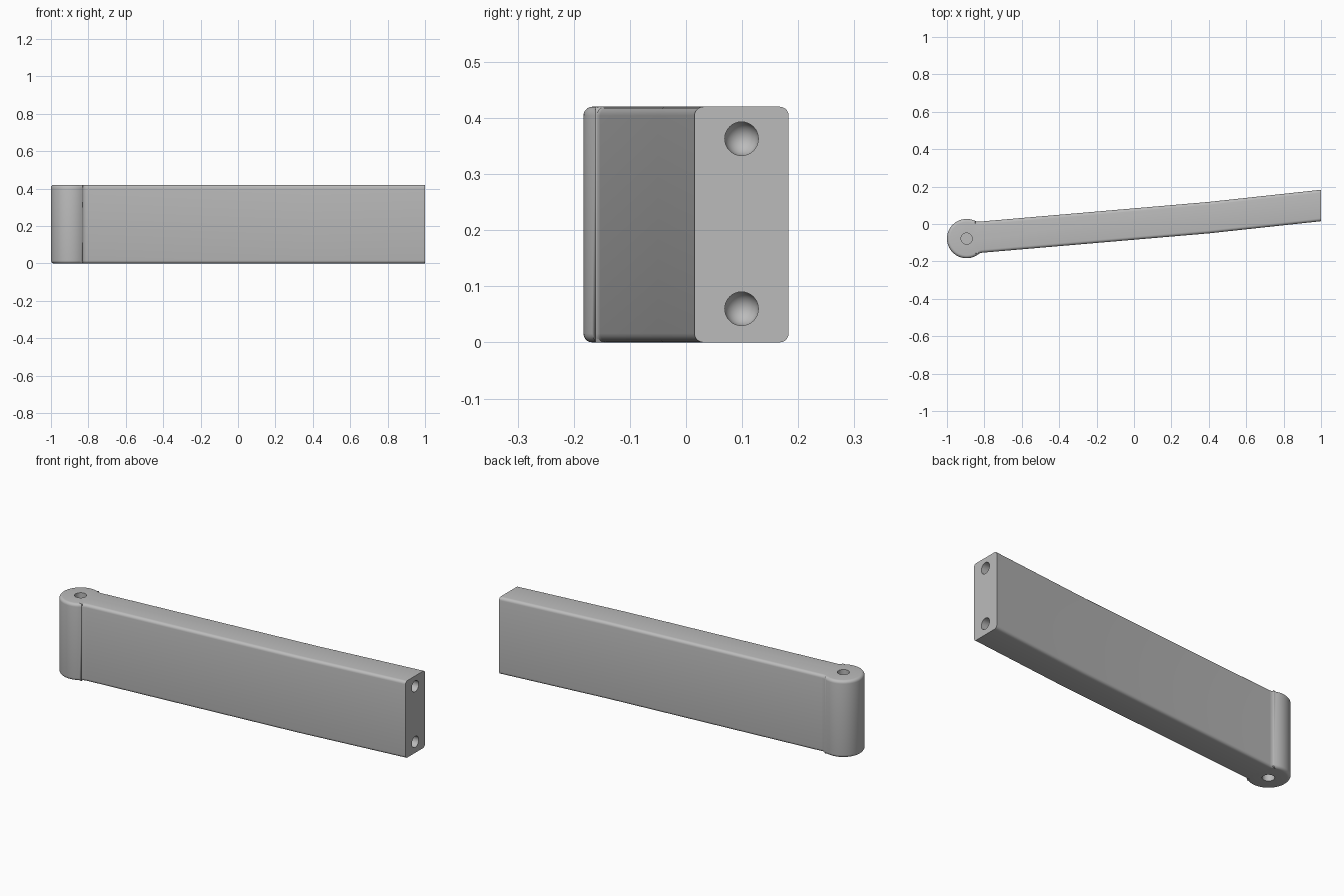
import bpy, bmesh, math
from mathutils import Matrix, Vector

cube = bpy.data.objects.get("Cube")
if cube:
    bpy.data.objects.remove(cube, do_unlink=True)

HEIGHT = 0.42
PIVOT = Vector((-0.895, -0.078))
RADIUS = 0.105
HOLE = 0.03

grey = bpy.data.materials.new("plain_grey")
grey.use_nodes = True
grey.diffuse_color = (0.5, 0.5, 0.5, 1)
grey.node_tree.nodes["Principled BSDF"].inputs["Base Color"].default_value = (0.5, 0.5, 0.5, 1)


def make_object(name, bm):
    bmesh.ops.recalc_face_normals(bm, faces=bm.faces)
    mesh = bpy.data.meshes.new(name)
    bm.to_mesh(mesh)
    bm.free()
    mesh.materials.append(grey)
    obj = bpy.data.objects.new(name, mesh)
    bpy.context.collection.objects.link(obj)
    return obj


def drill(target, name, location, rotation, depth, round_tip):
    """Cut a blind hole whose axis is local z, centred on location."""
    bm = bmesh.new()
    bmesh.ops.create_cone(bm, cap_ends=True, segments=32, radius1=HOLE,
                          radius2=HOLE, depth=2 * depth)
    if round_tip:
        # Pull the inner cap into a dome
        cap = min(bm.faces, key=lambda f: f.calc_center_median().z)
        for step in range(1, 8):
            angle = math.radians(step * 12)
            bmesh.ops.inset_region(bm, faces=[cap], thickness=0.0005)
            for v in cap.verts:
                flat = v.co.xy.normalized() * HOLE * math.cos(angle)
                v.co = (flat.x, flat.y, -depth - HOLE * math.sin(angle))
    bmesh.ops.transform(bm, matrix=Matrix.Translation(location) @ rotation, verts=bm.verts)
    cutter = make_object(name, bm)
    cutter.hide_render = True
    mod = target.modifiers.new(name, "BOOLEAN")
    mod.operation = "DIFFERENCE"
    mod.solver = "EXACT"
    mod.object = cutter
    bpy.context.view_layer.objects.active = target
    bpy.ops.object.modifier_apply(modifier=name)
    bpy.data.objects.remove(cutter, do_unlink=True)


# Plan outline: round knuckle, then a slightly bent bar
start, end, steps = 58.5, 313.3, 44
outline = []
for i in range(steps + 1):
    a = math.radians(start + (end - start) * i / steps)
    outline.append(PIVOT + RADIUS * Vector((math.cos(a), math.sin(a))))
necks = [outline[0].copy(), outline[-1].copy()]
outline += [Vector(p) for p in ((0.4, -0.05), (1, 0.015), (1, 0.183), (0.4, 0.118))]

bm = bmesh.new()
base = bm.faces.new([bm.verts.new((p.x, p.y, 0)) for p in outline])
top = bmesh.ops.extrude_face_region(bm, geom=[base])["geom"]
bmesh.ops.translate(bm, vec=(0, 0, HEIGHT), verts=[g for g in top if isinstance(g, bmesh.types.BMVert)])


def is_upright(e):
    return abs(e.verts[0].co.z - e.verts[1].co.z) > 0.1


# Soften the necks, then round the long rims but leave the end face crisp
neck_edges = [e for e in bm.edges if is_upright(e)
              and any((e.verts[0].co.xy - n).length < 0.001 for n in necks)]
bmesh.ops.bevel(bm, geom=neck_edges, offset=0.012, segments=4, profile=0.5, affect="EDGES")
rims = [e for e in bm.edges if not is_upright(e)
        and not all(v.co.x > 0.99 for v in e.verts)]
bmesh.ops.bevel(bm, geom=rims, offset=0.016, segments=5, profile=0.5, affect="EDGES")
arm = make_object("hinge_arm", bm)

# Pivot sockets above and below, screw holes in the end
flip = Matrix.Rotation(math.pi, 4, "X")
drill(arm, "upper_socket", (PIVOT.x, PIVOT.y, HEIGHT), Matrix.Identity(4), 0.1, False)
drill(arm, "lower_socket", (PIVOT.x, PIVOT.y, 0), flip, 0.1, False)
sideways = Matrix.Rotation(math.pi / 2, 4, "Y")
for label, z in (("lower", 0.06), ("upper", 0.363)):
    drill(arm, label + "_screw_hole", (1, 0.099, z), sideways, 0.1, True)

bpy.ops.object.select_all(action="DESELECT")
arm.select_set(True)
bpy.context.view_layer.objects.active = arm
bpy.ops.object.shade_smooth_by_angle(angle=math.radians(30))
